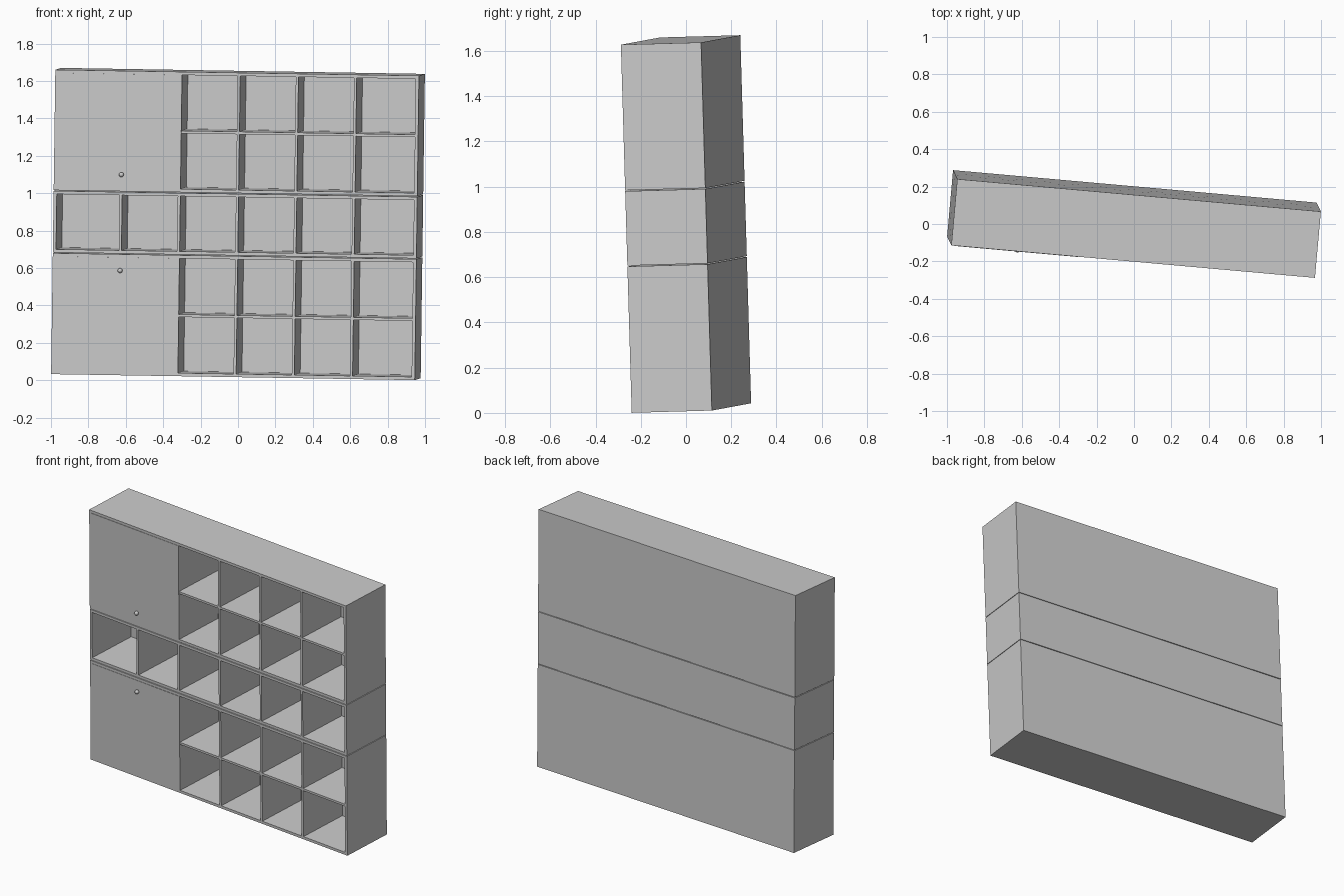
import bpy
import bmesh
from mathutils import Euler, Matrix, Vector

cube = bpy.data.objects.get("Cube")
if cube:
    bpy.data.objects.remove(cube, do_unlink=True)

# Overall sizes, measured in the unit's own upright frame
HALF_W, HALF_D, HEIGHT = 0.976, 0.178, 1.628
PANEL, DIVIDER, BACK = 0.017, 0.014, 0.005
FIRST_DIVIDER, PITCH = -0.615, 0.3125
DIVIDERS = [FIRST_DIVIDER + PITCH * i for i in range(5)]

# The whole unit leans slightly
TILT = (Matrix.Translation((0, 0, 0.835))
        @ Euler((0.028, 0.0164, -0.089)).to_matrix().to_4x4()
        @ Matrix.Translation((0, 0, -HEIGHT / 2)))

grey = bpy.data.materials.new("light grey")
grey.use_nodes = True
grey.diffuse_color = (0.6, 0.6, 0.6, 1)
grey.node_tree.nodes["Principled BSDF"].inputs["Base Color"].default_value = grey.diffuse_color


def finish(name, bm):
    mesh = bpy.data.meshes.new(name)
    bm.to_mesh(mesh)
    bm.free()
    mesh.materials.append(grey)
    obj = bpy.data.objects.new(name, mesh)
    bpy.context.collection.objects.link(obj)
    obj.matrix_world = TILT
    return obj


def box(name, x0, x1, y0, y1, z0, z1):
    bm = bmesh.new()
    bmesh.ops.create_cube(bm, size=1)
    low, high = Vector((x0, y0, z0)), Vector((x1, y1, z1))
    size, mid = high - low, (low + high) / 2
    for v in bm.verts:
        v.co = mid + Vector(a * b for a, b in zip(v.co, size))
    return finish(name, bm)


def carcass(name, z0, z1):
    """Open-fronted case with a thin back."""
    inner = HALF_W - PANEL
    for side, a, b in (("right", -HALF_W, -inner), ("left", inner, HALF_W)):
        box(f"{name}_{side}_side", a, b, -HALF_D, HALF_D, z0, z1)
    box(f"{name}_floor", -inner, inner, -HALF_D, HALF_D, z0, z0 + PANEL)
    box(f"{name}_top", -inner, inner, -HALF_D, HALF_D, z1 - PANEL, z1)
    box(f"{name}_back", -inner, inner, HALF_D - BACK, HALF_D, z0 + PANEL, z1 - PANEL)


def uprights(name, positions, z0, z1):
    for i, x in enumerate(positions):
        box(f"{name}_divider_{i + 1}", x - DIVIDER / 2, x + DIVIDER / 2,
            -HALF_D, HALF_D - BACK, z0 + PANEL, z1 - PANEL)


def knob(name, x, z):
    bm = bmesh.new()
    bmesh.ops.create_uvsphere(bm, u_segments=16, v_segments=10, radius=0.013,
                              matrix=Matrix.Translation((x, -HALF_D - 0.009, z)))
    for f in bm.faces:
        f.smooth = True
    finish(name, bm)


def cupboard(name, z0, z1, knob_z):
    """Case with a wide door on one side and two rows of cells on the other."""
    carcass(name, z0, z1)
    cells = DIVIDERS[1:]
    uprights(name, cells, z0, z1)
    # middle shelf, split between the uprights
    mid = (z0 + z1) / 2
    ends = cells[1:] + [HALF_W - PANEL + DIVIDER / 2]
    for i, (a, b) in enumerate(zip(cells, ends)):
        box(f"{name}_shelf_{i + 1}", a + DIVIDER / 2, b - DIVIDER / 2,
            -HALF_D, HALF_D - BACK, mid - DIVIDER / 2, mid + DIVIDER / 2)
    # door closes flush inside the frame
    box(f"{name}_door", -HALF_W + PANEL, cells[0] + DIVIDER / 2,
        -HALF_D - 0.002, -HALF_D + 0.014, z0 + PANEL, z1 - PANEL)
    knob(f"{name}_door_knob", -0.613, knob_z)


# Three stacked cases with hairline gaps between them
cupboard("lower_case", 0, 0.647, 0.56)
carcass("middle_case", 0.651, 0.980)
uprights("middle_case", DIVIDERS, 0.651, 0.980)
cupboard("upper_case", 0.984, HEIGHT, 1.073)
